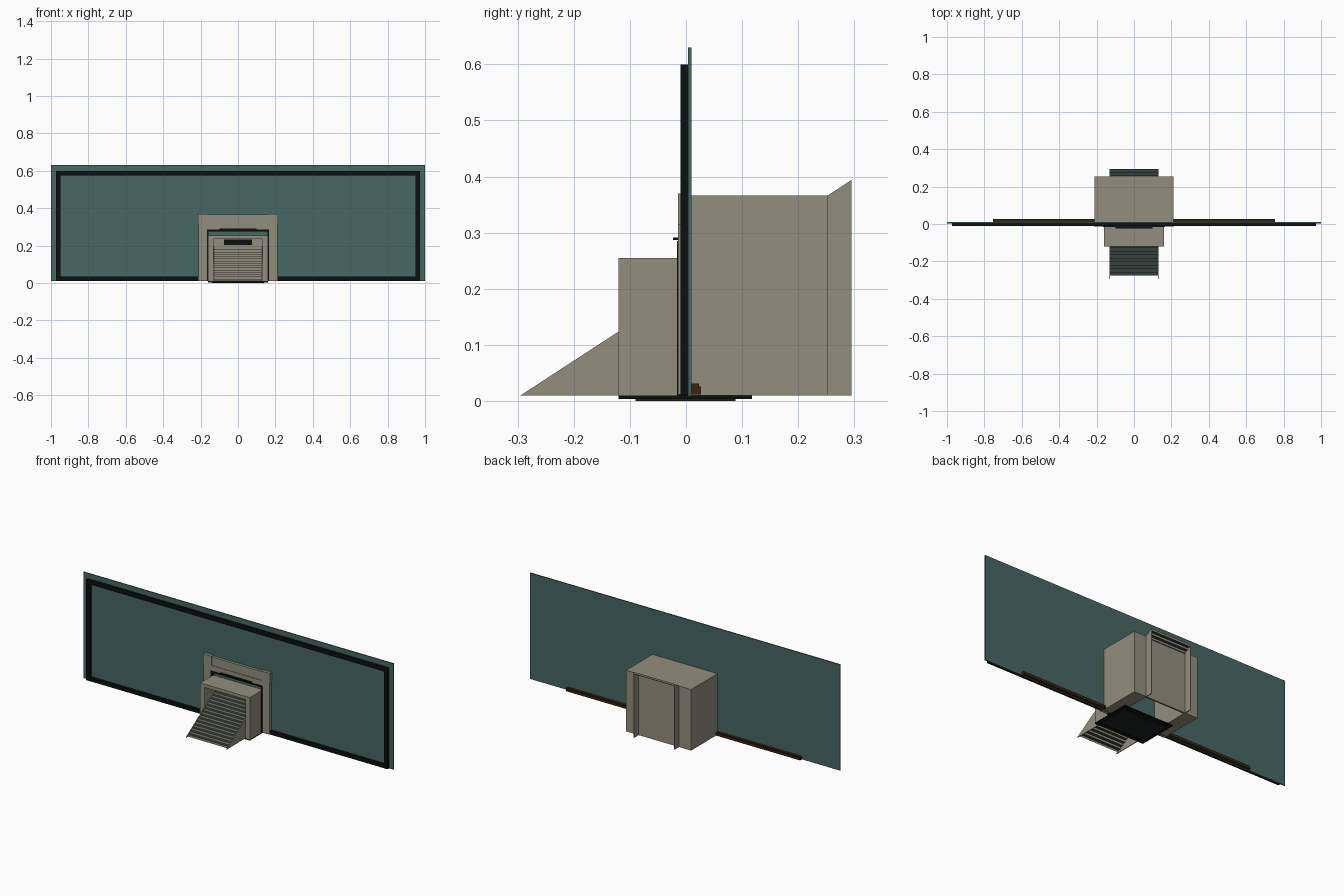
import bpy
import bmesh

cube = bpy.data.objects.get("Cube")
if cube:
    bpy.data.objects.remove(cube, do_unlink=True)


def material(name, rgb):
    m = bpy.data.materials.new(name)
    m.use_nodes = True
    m.diffuse_color = (*rgb, 1)
    m.node_tree.nodes["Principled BSDF"].inputs["Base Color"].default_value = (*rgb, 1)
    return m


BEIGE = material("warm_grey", (0.29, 0.275, 0.21))
TEAL = material("dark_teal", (0.062, 0.14, 0.125))
BLACK = material("black", (0.004, 0.005, 0.005))
TREAD = material("green_grey", (0.035, 0.055, 0.049))
BASE = material("charcoal", (0.012, 0.016, 0.015))
BROWN = material("dark_brown", (0.045, 0.018, 0.006))


def finish(name, bm, *mats):
    mesh = bpy.data.meshes.new(name)
    bm.to_mesh(mesh)
    bm.free()
    for m in mats:
        mesh.materials.append(m)
    obj = bpy.data.objects.new(name, mesh)
    bpy.context.collection.objects.link(obj)
    return obj


def box(name, x, y, z, mat):
    """Box from three (low, high) ranges."""
    bm = bmesh.new()
    bmesh.ops.create_cube(bm, size=1)
    for v in bm.verts:
        v.co = [r[0] + (c + 0.5) * (r[1] - r[0]) for c, r in zip(v.co, (x, y, z))]
    return finish(name, bm, mat)


def pair(name, x, y, z, mat):
    """Mirrored boxes on the left (+x) and right (-x)."""
    box("left_" + name, x, y, z, mat)
    box("right_" + name, (-x[1], -x[0]), y, z, mat)


# Wall panel and its black border
box("wall_panel", (-1, 1), (0.004, 0.01), (0.012, 0.63), TEAL)
pair("border_side", (0.948, 0.972), (-0.01, 0.004), (0.012, 0.6), BLACK)
for name, z in (("border_top", (0.576, 0.6)), ("border_bottom", (0.012, 0.034))):
    box(name, (-0.95, 0.95), (-0.01, 0.004), z, BLACK)

# Rail along the foot of the rear side
pair("rear_rail", (0.2, 0.755), (0.01, 0.027), (0.012, 0.026), BROWN)
pair("rear_rail_cap", (0.2, 0.755), (0.01, 0.023), (0.026, 0.031), BROWN)

# Portal surround on the front
pair("portal_jamb", (0.166, 0.212), (-0.014, 0.004), (0.012, 0.315), BEIGE)
pair("portal_corner", (0.16, 0.215), (-0.014, 0.004), (0.315, 0.37), BEIGE)
box("portal_lintel", (-0.166, 0.166), (-0.011, 0.004), (0.285, 0.365), BEIGE)
box("portal_ledge", (-0.166, 0.166), (-0.014, -0.01), (0.285, 0.315), BEIGE)
pair("door_trim_side", (0.158, 0.167), (-0.016, 0.004), (0.01, 0.285), BLACK)
box("door_trim_top", (-0.167, 0.167), (-0.016, 0.004), (0.276, 0.285), BLACK)
box("door_hood", (-0.1, 0.1), (-0.023, -0.012), (0.287, 0.291), BLACK)

# Front entrance housing
pair("entrance_wall", (0.132, 0.16), (-0.12, 0), (0.01, 0.248), BEIGE)
box("entrance_roof", (-0.16, 0.16), (-0.12, 0), (0.236, 0.255), BEIGE)
box("entrance_header", (-0.132, 0.132), (-0.012, 0), (0.19, 0.236), BEIGE)
box("entrance_slot", (-0.075, 0.075), (-0.016, -0.012), (0.204, 0.233), BLACK)

# Rear housing
pair("rear_side_wall", (0.2, 0.21), (0.01, 0.253), (0.01, 0.366), BEIGE)
pair("rear_floor", (0.13, 0.2), (0.01, 0.243), (0.01, 0.014), BEIGE)
box("rear_roof", (-0.2, 0.2), (0.01, 0.253), (0.356, 0.366), BEIGE)
box("rear_wall", (-0.2, 0.2), (0.243, 0.253), (0.01, 0.356), BEIGE)

# Stair flight running through both housings
Y0, Y1, Z0, Z1, W, STEPS = -0.295, 0.295, 0.01, 0.394, 0.13, 32
dy, dz = (Y1 - Y0) / STEPS, (Z1 - Z0) / STEPS
bm = bmesh.new()


def strip(a, b, index):
    corners = [(-W, *a), (W, *a), (W, *b), (-W, *b)]
    face = bm.faces.new([bm.verts.new(c) for c in corners])
    face.material_index = index


for i in range(STEPS):
    y, z = Y0 + (i + 1) * dy, Z0 + i * dz
    strip((y, z), (y, z + dz), 0)
    if i < STEPS - 1:
        strip((y, z + dz), (y + dy, z + dz), 1)
bmesh.ops.remove_doubles(bm, verts=bm.verts, dist=0.0001)
finish("stair_steps", bm, BEIGE, TREAD)

# Triangular stair side plates
for side, x in (("left", W), ("right", -W)):
    bm = bmesh.new()
    face = bm.faces.new([bm.verts.new((x - 0.002, y, z))
                         for y, z in ((Y0, Z0), (Y1, Z0), (Y1, Z1))])
    ext = bmesh.ops.extrude_face_region(bm, geom=[face])["geom"]
    for v in ext:
        if isinstance(v, bmesh.types.BMVert):
            v.co.x += 0.004
    bmesh.ops.recalc_face_normals(bm, faces=bm.faces)
    finish(side + "_stair_plate", bm, BEIGE)

# Base slab
box("base_slab", (-0.16, 0.16), (-0.12, 0.118), (0.004, 0.01), BLACK)
box("base_pad", (-0.14, 0.14), (-0.09, 0.088), (0, 0.004), BASE)
